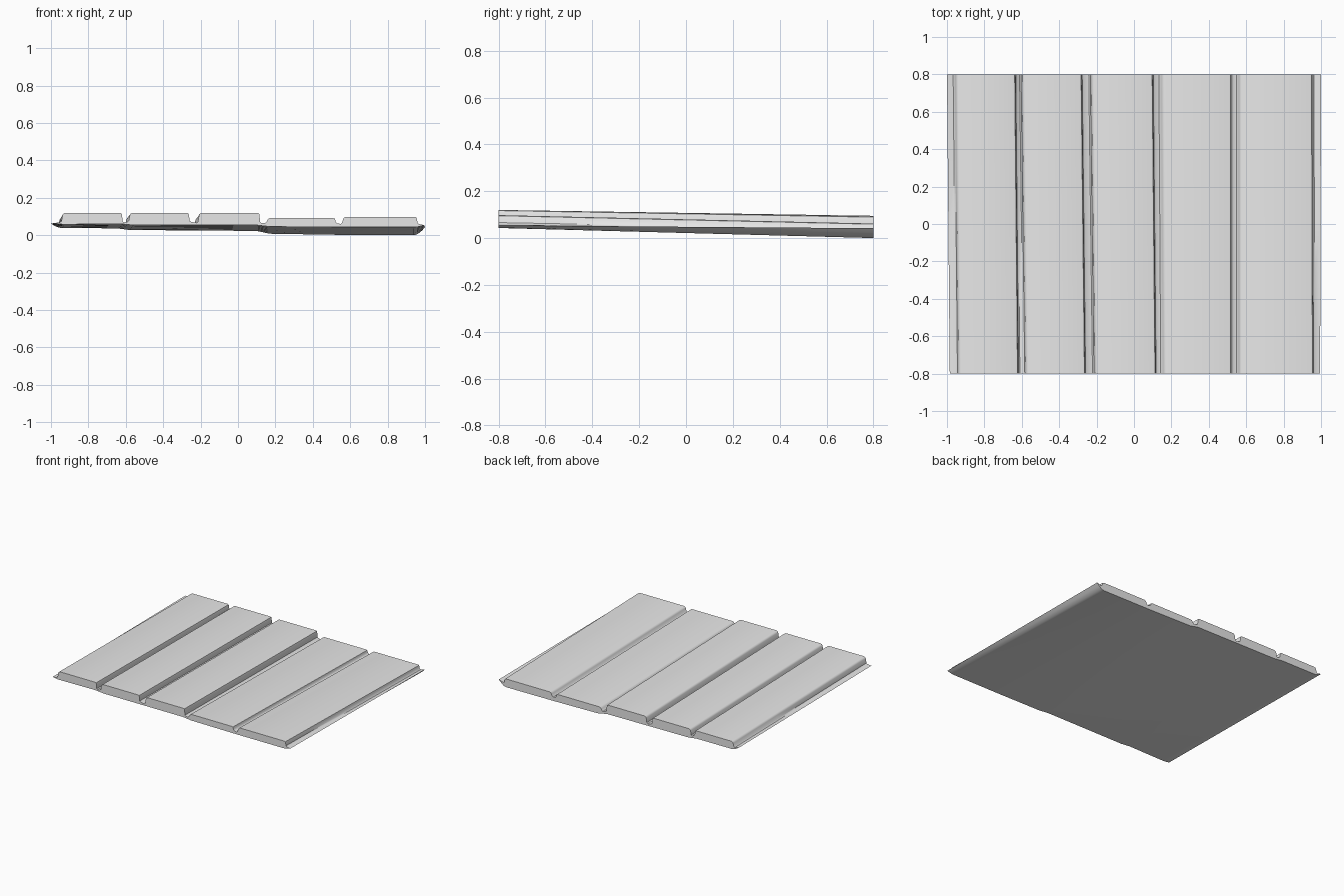
import bpy, bmesh, math

cube = bpy.data.objects.get("Cube")
if cube:
    bpy.data.objects.remove(cube)

grey = bpy.data.materials.new("light_grey")
grey.use_nodes = True
colour = (0.8, 0.8, 0.8, 1)
grey.diffuse_color = colour
grey.node_tree.nodes["Principled BSDF"].inputs["Base Color"].default_value = colour


def section(planks, left_tip, right_tip, underside):
    """Outline of one end: raised planks, thin side lips and a stepped underside."""
    pts = [left_tip]
    for x0, x1, top, floor in planks:
        pts += [(x0 - 0.022, floor), (x0 - 0.014, floor + 0.006),
                (x0 - 0.008, top - 0.012), (x0 - 0.002, top - 0.003), (x0 + 0.008, top),
                (x1 - 0.012, top), (x1 - 0.003, top - 0.003), (x1, top - 0.012),
                (x1 + 0.003, floor + 0.006), (x1 + 0.01, floor)]
    pts.append(right_tip)

    # Rounded curve under each lip
    def under_lip(tip, flat):
        return [(tip[0] + (flat[0] - tip[0]) * a, tip[1] + (flat[1] - tip[1]) * b)
                for a, b in ((0.3, 0.45), (0.65, 0.85))]

    pts += under_lip(right_tip, underside[-1])
    pts += underside[::-1]
    pts += under_lip(left_tip, underside[0])[::-1]
    return pts


# Planks: left x, right x, top z, groove floor z
front = section(
    [(-0.93, -0.62, 0.12, 0.069), (-0.57, -0.262, 0.12, 0.072), (-0.2, 0.115, 0.12, 0.066),
     (0.165, 0.52, 0.092, 0.064), (0.57, 0.957, 0.098, 0.06)],
    (-0.985, 0.065), (0.995, 0.054),
    [(-0.93, 0.058), (-0.63, 0.061), (-0.56, 0.054), (0.1, 0.054),
     (0.17, 0.046), (0.55, 0.043), (0.94, 0.043)])
back = section(
    [(-0.945, -0.635, 0.095, 0.055), (-0.59, -0.28, 0.095, 0.046), (-0.22, 0.1, 0.092, 0.04),
     (0.155, 0.52, 0.06, 0.033), (0.57, 0.952, 0.062, 0.03)],
    (-1, 0.062), (1, 0.042),
    [(-0.94, 0.038), (-0.65, 0.037), (-0.58, 0.028), (0.1, 0.023),
     (0.17, 0.008), (0.55, 0.002), (0.94, 0)])

# Loft the slab between its two ends
bm = bmesh.new()
steps = 6
rings = []
for i in range(steps + 1):
    t = i / steps
    rings.append([bm.verts.new((a[0] + (b[0] - a[0]) * t, -0.8 + 1.6 * t,
                                a[1] + (b[1] - a[1]) * t)) for a, b in zip(front, back)])
count = len(front)
for near, far in zip(rings, rings[1:]):
    for k in range(count):
        n = (k + 1) % count
        bm.faces.new((near[k], near[n], far[n], far[k]))
bm.faces.new(rings[0])
bm.faces.new(rings[-1][::-1])
bmesh.ops.recalc_face_normals(bm, faces=bm.faces)
mesh = bpy.data.meshes.new("plank_panel")
bm.to_mesh(mesh)
bm.free()
mesh.materials.append(grey)
panel = bpy.data.objects.new("plank_panel", mesh)
bpy.context.collection.objects.link(panel)

# Smooth the rounded edges and keep the ends crisp
bpy.ops.object.select_all(action='DESELECT')
panel.select_set(True)
bpy.context.view_layer.objects.active = panel
bpy.ops.object.shade_smooth_by_angle(angle=math.radians(40))
